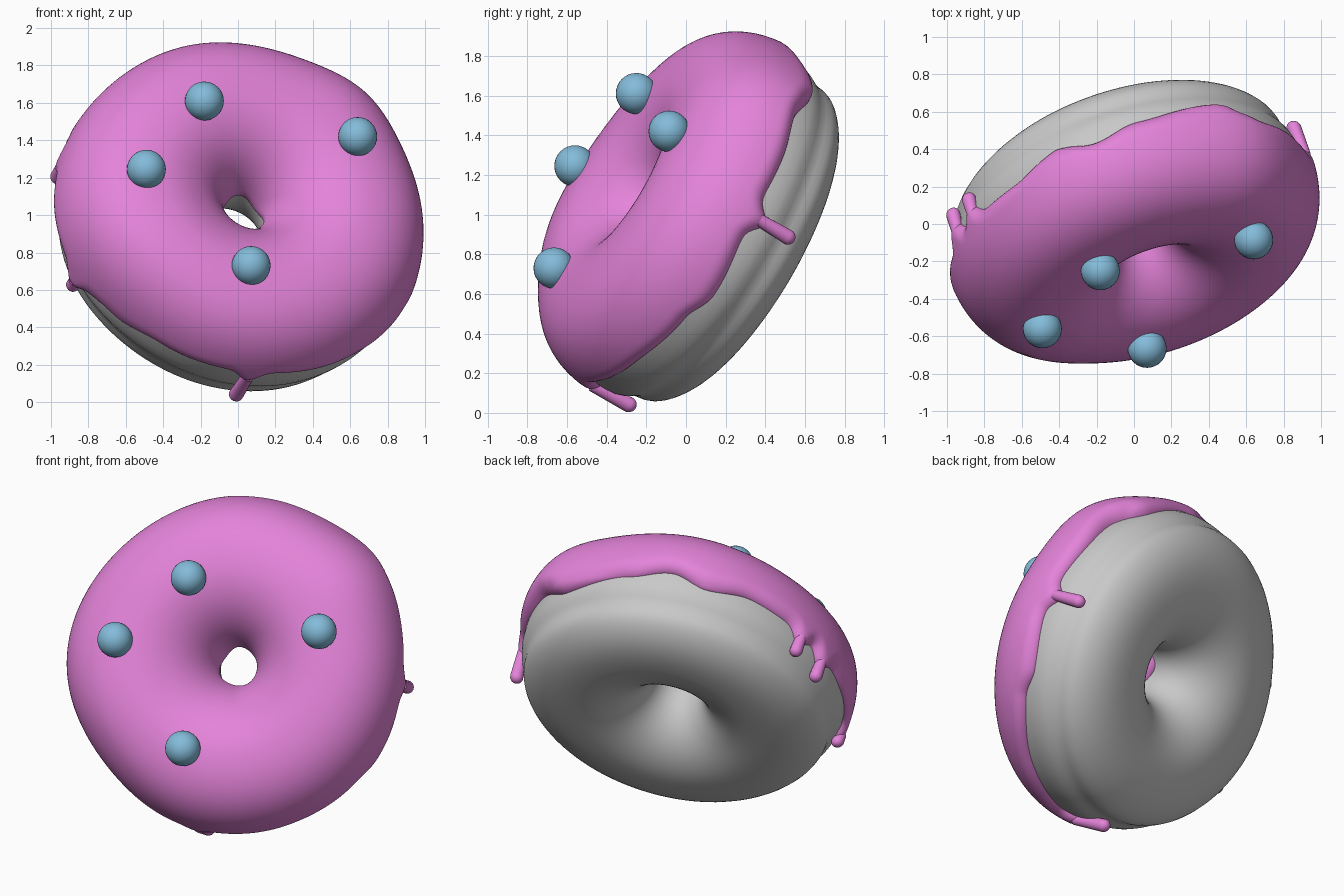
import bpy, bmesh, math
from mathutils import Vector

if "Cube" in bpy.data.objects:
    bpy.data.objects.remove(bpy.data.objects["Cube"])

# ring frame: tilted axis N, sideways U, upward V
C = Vector((-0.005, 0.06, 0.95))
N = Vector((0.285, -0.829, 0.483)).normalized()
U = Vector((0, 0, 1)).cross(N).normalized()
V = N.cross(U)
R, RA, TOP, BOT = 0.55, 0.405, 0.43, 0.37
SQ = 2.4  # squareness of the outer half of the section


def material(name, col):
    m = bpy.data.materials.new(name)
    m.diffuse_color = (*col, 1)
    m.use_nodes = True
    m.node_tree.nodes["Principled BSDF"].inputs["Base Color"].default_value = m.diffuse_color
    return m


PINK = material("pink icing", (0.78, 0.23, 0.70))
GREY = material("grey dough", (0.58, 0.58, 0.58))
BLUE = material("blue candy", (0.23, 0.50, 0.70))


def bump(phi, centre, width):
    """Soft bell around one direction, all in degrees except phi."""
    d = (math.degrees(phi) - centre + 180) % 360 - 180
    return math.exp(-(d / width) ** 2)


def place(phi, rho, h):
    return C + rho * (math.cos(phi) * U + math.sin(phi) * V) + h * N


def spow(x, e):
    return math.copysign(abs(x) ** e, x)


def surface(phi, th, off=0.0):
    """Point on the ring: th = 0 outside, 90 deg on the iced face, 180 deg in the hole."""
    rz = TOP if math.sin(th) > 0 else BOT
    m = SQ if math.cos(th) > 0 else 2
    c, s = spow(math.cos(th), 2 / m), spow(math.sin(th), 2 / m)
    n = Vector((spow(c, m - 1) / RA, spow(s, m - 1) / rz)).normalized()
    grow = 0.035 * bump(phi, 182, 32) * max(0, c + 0.2)
    lift = 0.035 * bump(phi, 203, 32) * max(0, s) * max(0, min(1, c + 0.4))
    return place(phi, R + RA * c + off * n.x + grow, rz * s + off * n.y + lift)


def grid(name, rows, mat, close_u=True, close_v=True):
    """Skin a grid of points into a smooth object."""
    bm = bmesh.new()
    vs = [[bm.verts.new(p) for p in r] for r in rows]
    a, b = len(vs), len(vs[0])
    for i in range(a if close_u else a - 1):
        for j in range(b if close_v else b - 1):
            k, l = (i + 1) % a, (j + 1) % b
            bm.faces.new((vs[i][j], vs[k][j], vs[k][l], vs[i][l]))
    bmesh.ops.recalc_face_normals(bm, faces=bm.faces)
    for f in bm.faces:
        f.smooth = True
    me = bpy.data.meshes.new(name)
    bm.to_mesh(me)
    bm.free()
    me.materials.append(mat)
    ob = bpy.data.objects.new(name, me)
    bpy.context.collection.objects.link(ob)
    return ob


# dough ring with a faint groove around its side
def groove(th):
    d = math.degrees((th + math.pi) % math.tau - math.pi)
    return -0.025 * math.exp(-((d + 20) / 10) ** 2)


rows = []
for i in range(128):
    phi = math.tau * i / 128
    rows.append([surface(phi, t, groove(t)) for t in (math.tau * j / 72 for j in range(72))])
grid("dough", rows, GREY)

# wavy lower edge of the icing: (angle, height along the axis)
EDGE = [(0, .05), (24, .03), (36, .04), (53, -.04), (79, 0), (94, .05), (107, -.01),
        (124, .04), (141, .03), (160, 0), (178, -.02), (200, -.03), (214, 0), (233, .06),
        (270, .10), (296, .09), (323, .06), (334, .01), (360, .05)]
DRIPS = [(1, -.16), (146, -.10), (158, -.14), (198, -.11), (263, -.15)]


def edge(deg):
    h = 0
    for (a, ha), (b, hb) in zip(EDGE, EDGE[1:]):
        if a <= deg <= b:
            t = (deg - a) / (b - a)
            h = ha + (hb - ha) * (0.5 - 0.5 * math.cos(math.pi * t))
    for a, _ in DRIPS:
        h -= 0.08 * bump(math.radians(deg), a, 3.8)
    return h


def angle_of(h):
    return math.copysign(math.asin(abs(h / (TOP if h > 0 else BOT)) ** (SQ / 2)), h)


# icing shell with rounded rims, thicker at the upper right, thinner low on the left
rows = []
for i in range(288):
    deg = 360 * i / 288
    phi = math.radians(deg)
    t0 = angle_of(edge(deg))
    t1 = math.pi - 0.1 + 0.06 * math.sin(3 * phi)
    extra = 0.045 * bump(phi, 41, 17) + 0.012 * bump(phi, 100, 20) - 0.03 * bump(phi, 225, 28)
    row = []
    for j in range(57):
        th = t0 + (t1 - t0) * (0.5 - 0.5 * math.cos(math.pi * j / 56))
        e = min(1, min(th - t0, t1 - th) / 0.16)
        c = math.cos(th)
        thick = 0.065 + (extra - 0.015) * max(0, c) - 0.02 * max(0, -c)
        row.append(surface(phi, th, (thick + 0.012) * math.sqrt(max(0, 1 - (1 - e) ** 2)) - 0.012))
    rows.append(row)
grid("icing", rows, PINK, close_v=False)

# hanging drips with a rounded bulb at the tip
for k, (deg, tip) in enumerate(DRIPS):
    phi = math.radians(deg)
    side = place(phi + math.pi / 2, 1, 0) - C
    out = place(phi, 1, 0) - C
    start, end = edge(deg) + 0.05, tip - 0.04
    rows = []
    for i in range(33):
        t = 0.5 - 0.5 * math.cos(math.pi * i / 32)
        h = start + (end - start) * t
        r = 0.032 + 0.009 * t
        r *= math.sqrt(max(0.0004, 1 - max(0, 1 - (h - end) / 0.042) ** 2))
        mid = place(phi, R + RA + 0.014 - 0.01 * t + 0.04 * bump(phi, 182, 32), h)
        rows.append([mid + r * (math.cos(a) * out + math.sin(a) * side)
                     for a in (math.tau * j / 16 for j in range(16))])
    grid(f"drip_{k + 1}", rows, PINK, close_u=False)

# round candies
for k, p in enumerate([(-.18, -.25, 1.61), (.64, -.085, 1.42), (-.49, -.56, 1.245), (.07, -.665, .73)]):
    bpy.ops.mesh.primitive_uv_sphere_add(segments=32, ring_count=16, radius=0.104, location=p)
    ob = bpy.context.object
    ob.name = f"candy_{k + 1}"
    ob.data.materials.append(BLUE)
    bpy.ops.object.shade_smooth()
